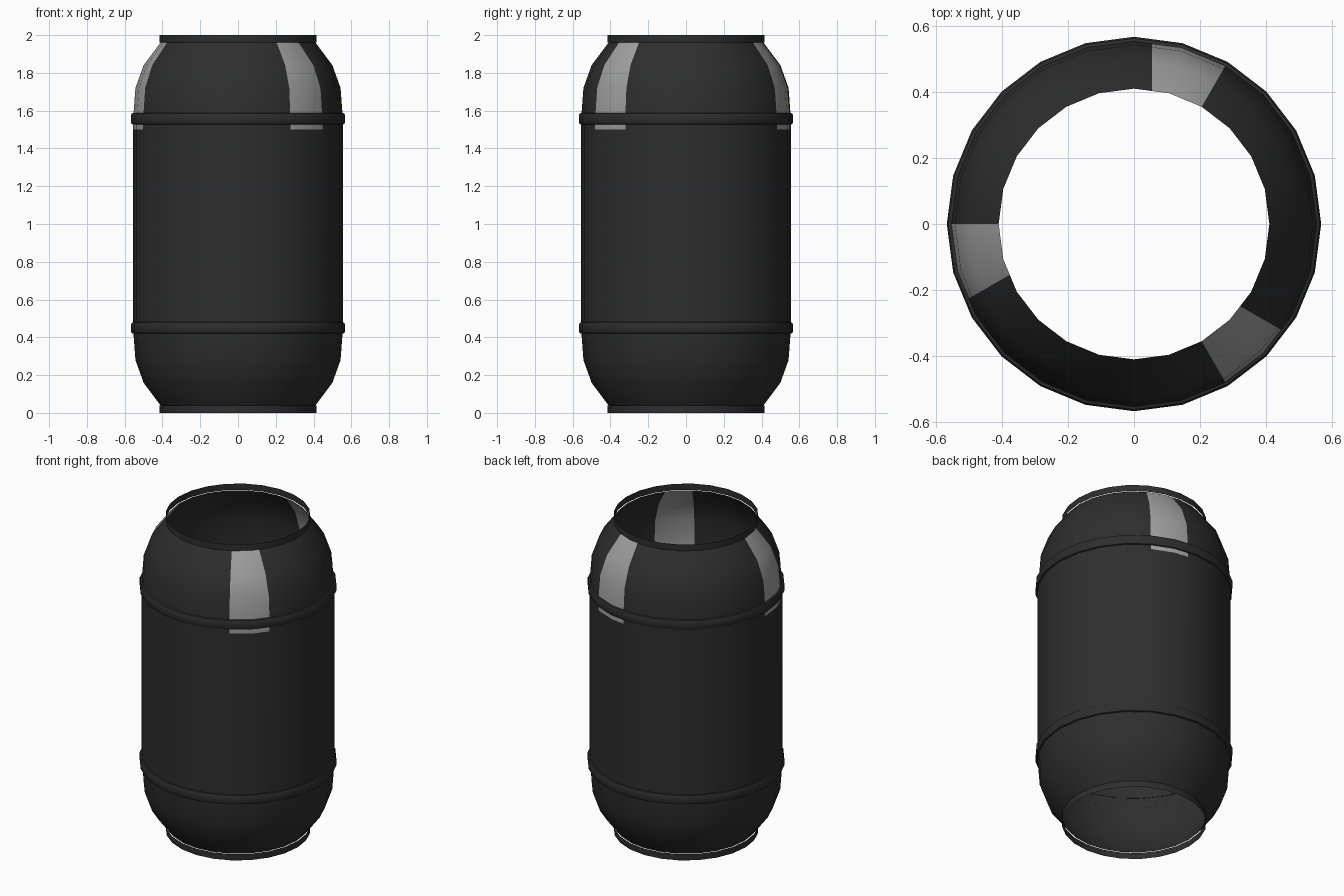
import bpy, bmesh, math
from mathutils import Vector, Matrix

if "Cube" in bpy.data.objects:
    bpy.data.objects.remove(bpy.data.objects["Cube"])

SIDES = 24


def material(name, v):
    m = bpy.data.materials.new(name)
    m.diffuse_color = (v, v, v, 1)
    m.use_nodes = True
    m.node_tree.nodes["Principled BSDF"].inputs["Base Color"].default_value = m.diffuse_color
    return m


DARK = material("charcoal", 0.027)
GREY = material("light_grey", 0.36)


def lathe(profile):
    # open surface of revolution, profile listed bottom to top
    bm = bmesh.new()
    rows = []
    for r, z in profile:
        rows.append([bm.verts.new((r * math.cos(math.tau * k / SIDES),
                                   r * math.sin(math.tau * k / SIDES), z))
                     for k in range(SIDES)])
    for a, b in zip(rows, rows[1:]):
        for k in range(SIDES):
            n = (k + 1) % SIDES
            bm.faces.new((a[k], a[n], b[n], b[k]))
    return bm


def finish(bm, name, mats):
    me = bpy.data.meshes.new(name)
    bm.to_mesh(me)
    bm.free()
    for m in mats:
        me.materials.append(m)
    me.shade_smooth()
    me.set_sharp_from_angle(angle=math.radians(30))
    ob = bpy.data.objects.new(name, me)
    bpy.context.collection.objects.link(ob)
    return ob


# barrel shell, the same at both ends
end = [(0.41, 0.04), (0.50, 0.16), (0.543, 0.28), (0.555, 0.44), (0.555, 0.50)]
shell = lathe(end + [(r, 2 - z) for r, z in reversed(end)])


# three grey panels on the upper shoulder, 120 degrees apart
def in_panel(face, turn, edge):
    c = turn.inverted() @ face.calc_center_median()
    ang = math.degrees(math.atan2(c.y, c.x))
    return c.z > 1.5 and 60 < ang < 90 and c.x > edge


for k in range(3):
    turn = Matrix.Rotation(math.tau * k / 3, 3, 'Z')
    n = turn @ Vector((1, 0, 0))
    faces = [f for f in shell.faces if in_panel(f, turn, 0)]
    edges = {e for f in faces for e in f.edges}
    verts = {v for f in faces for v in f.verts}
    bmesh.ops.bisect_plane(shell, geom=faces + list(edges) + list(verts),
                           dist=1e-5, plane_co=n * 0.055, plane_no=n)
    for f in shell.faces:
        if in_panel(f, turn, 0.055):
            f.material_index = 1
finish(shell, "barrel_shell", [DARK, GREY])

# thin collars at both open ends
for name, z in (("bottom_collar", 0), ("top_collar", 1.96)):
    finish(lathe([(0.416, z), (0.416, z + 0.04)]), name, [DARK])

# raised hoops
for name, z in (("lower_hoop", 0.45), ("upper_hoop", 1.557)):
    prof = [(0.553, -0.031), (0.562, -0.028), (0.567, -0.018),
            (0.567, 0.018), (0.562, 0.028), (0.553, 0.031)]
    finish(lathe([(r, z + h) for r, h in prof]), name, [DARK])
